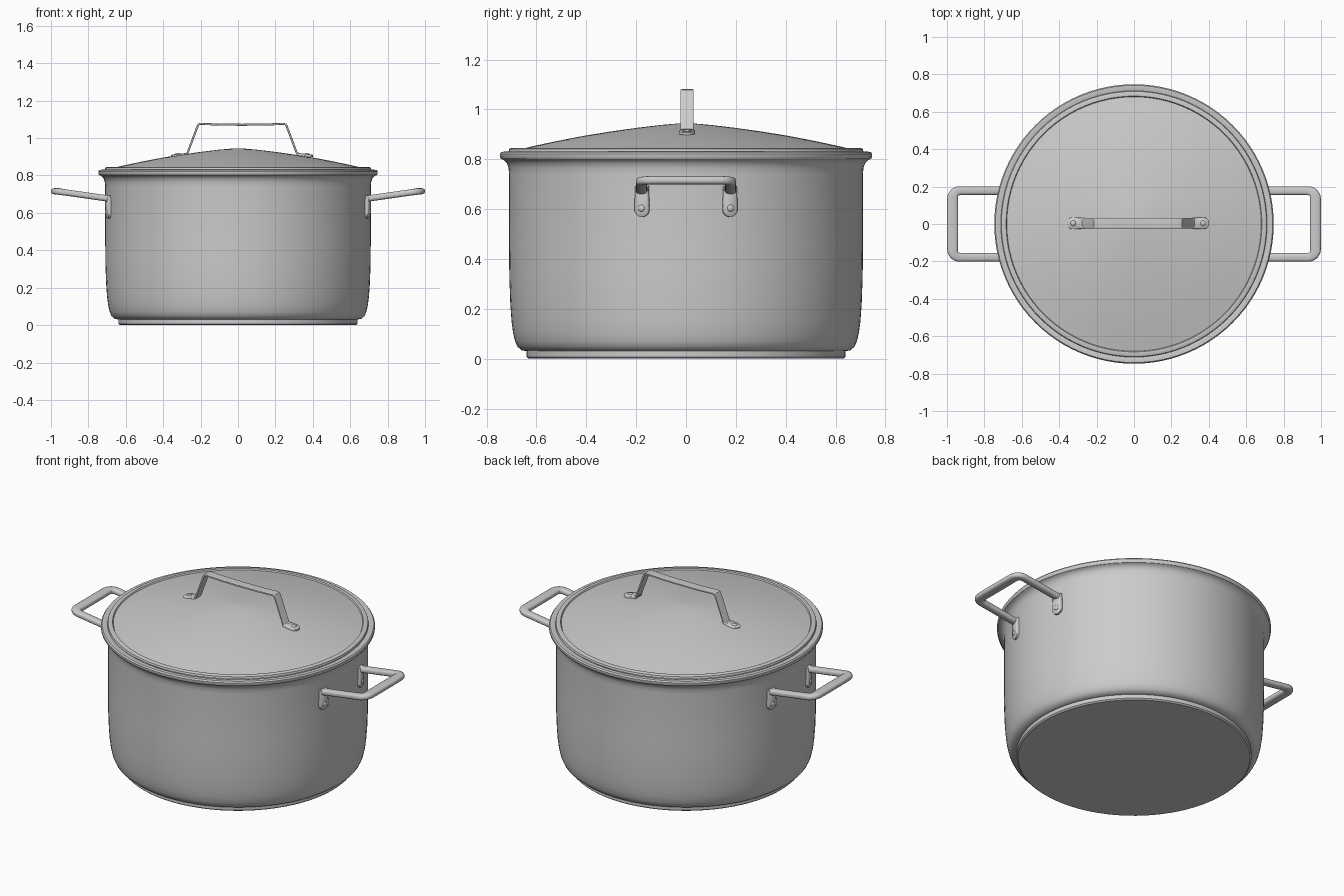
import bpy, bmesh, math
from mathutils import Vector, Matrix

cube = bpy.data.objects.get("Cube")
if cube:
    bpy.data.objects.remove(cube, do_unlink=True)

STEEL = (0.6, 0.6, 0.6, 1.0)
steel = bpy.data.materials.new("brushed steel grey")
steel.use_nodes = True
steel.diffuse_color = STEEL
steel.node_tree.nodes["Principled BSDF"].inputs["Base Color"].default_value = STEEL


def finish(name, bm, angle=35):
    """Turn a bmesh into a smooth-shaded steel object."""
    bmesh.ops.remove_doubles(bm, verts=bm.verts, dist=1e-5)
    bmesh.ops.recalc_face_normals(bm, faces=bm.faces)
    mesh = bpy.data.meshes.new(name)
    bm.to_mesh(mesh)
    bm.free()
    mesh.materials.append(steel)
    ob = bpy.data.objects.new(name, mesh)
    bpy.context.collection.objects.link(ob)
    bpy.ops.object.select_all(action='DESELECT')
    ob.select_set(True)
    bpy.context.view_layer.objects.active = ob
    bpy.ops.object.shade_smooth_by_angle(angle=math.radians(angle))
    return ob


def lathe(name, profile, steps=96):
    """Revolve (radius, height) points about z."""
    bm = bmesh.new()
    vs = [bm.verts.new((r, 0, z)) for r, z in profile]
    es = [bm.edges.new(pair) for pair in zip(vs, vs[1:])]
    bmesh.ops.spin(bm, geom=vs + es, cent=(0, 0, 0), axis=(0, 0, 1),
                   angle=math.tau, steps=steps, use_merge=True)
    return finish(name, bm)


def sweep(name, path, normal, sizes, power, sides):
    """Sweep a superellipse (across, along normal) down a path."""
    n = Vector(normal)
    pts = [Vector(p) for p in path]
    bm, rings = bmesh.new(), []
    for i, p in enumerate(pts):
        a = (p - pts[max(i - 1, 0)]).normalized()
        b = (pts[min(i + 1, len(pts) - 1)] - p).normalized()
        t = (a + b).normalized()
        cross = n.cross(t).normalized()
        miter = 1 / max(t.dot(b if b.length else a), 0.5)
        w, h = sizes[i]
        ring = []
        for k in range(sides):
            ang = math.tau * (k + 0.5) / sides
            c, s = math.cos(ang), math.sin(ang)
            u = math.copysign(abs(c) ** power, c) * w / 2 * miter
            v = math.copysign(abs(s) ** power, s) * h / 2
            ring.append(bm.verts.new(p + cross * u + n * v))
        rings.append(ring)
    for r0, r1 in zip(rings, rings[1:]):
        for k in range(sides):
            j = (k + 1) % sides
            bm.faces.new((r0[k], r0[j], r1[j], r1[k]))
    bm.faces.new(rings[0])
    bm.faces.new(rings[-1])
    return finish(name, bm)


def tab(name, origin, along, out, length, width, thick, rivet_at, rivet_r):
    """Plate with one rounded end, and a domed rivet on it."""
    x, z = Vector(along).normalized(), Vector(out).normalized()
    y = z.cross(x)
    m = Matrix((x, y, z)).transposed().to_4x4()
    m.translation = origin
    r = width / 2
    outline = [(0, -r * 0.9)]
    for k in range(17):
        a = math.pi * (k / 16 - 0.5)
        outline.append((length - r + r * math.cos(a), r * math.sin(a)))
    outline.append((0, r * 0.9))
    bm = bmesh.new()
    e = thick * 0.25
    loops = [[bm.verts.new((px * f + (1 - f) * length / 2, py * f, pz)) for px, py in outline]
             for f, pz in ((1, 0), (1, thick - e), (1 - e / r, thick))]
    for l0, l1 in zip(loops, loops[1:]):
        for k in range(len(outline)):
            j = (k + 1) % len(outline)
            bm.faces.new((l0[k], l0[j], l1[j], l1[k]))
    bm.faces.new(loops[0])
    bm.faces.new(loops[-1])
    bm.transform(m)
    finish(name, bm, 50)
    # Rivet head
    bm = bmesh.new()
    bmesh.ops.create_uvsphere(bm, u_segments=16, v_segments=8, radius=rivet_r)
    bm.transform(m @ Matrix.Translation((rivet_at, 0, thick)) @ Matrix.Diagonal((1, 1, 0.45, 1)))
    finish(name + "_rivet", bm)


# Pot body: outside wall, rolled rim, then the inside
lathe("pot_body", [
    (0, 0.03), (0.64, 0.03), (0.66, 0.034), (0.676, 0.048), (0.686, 0.07),
    (0.694, 0.105), (0.70, 0.15), (0.705, 0.22), (0.709, 0.33), (0.71, 0.45),
    (0.71, 0.74), (0.712, 0.765), (0.719, 0.785), (0.732, 0.798), (0.742, 0.802),
    (0.747, 0.81), (0.747, 0.822), (0.741, 0.83), (0.722, 0.831), (0.708, 0.826),
    (0.695, 0.80), (0.692, 0.74), (0.692, 0.45), (0.685, 0.2), (0.67, 0.09),
    (0.64, 0.055), (0, 0.05)])

# Base disc under the body
lathe("base_disc", [(0, 0), (0.632, 0), (0.64, 0.007), (0.64, 0.032), (0, 0.032)])

# Domed lid with a flat raised rim
lathe("lid", [
    (0, 0.945), (0.03, 0.944), (0.1, 0.938), (0.2, 0.926), (0.3, 0.912), (0.4, 0.896),
    (0.5, 0.877), (0.6, 0.856), (0.66, 0.842), (0.68, 0.838), (0.684, 0.845),
    (0.70, 0.846), (0.709, 0.842), (0.712, 0.83), (0.685, 0.826), (0.6, 0.842),
    (0.4, 0.882), (0.2, 0.912), (0, 0.93)])

# Side handles: tapered loop with rounded corners, on two riveted tabs each
ARM_Y, BAR_X, CORNER = 0.178, 0.97, 0.04
half = [(0.69, ARM_Y, 0.046), (0.78, ARM_Y, 0.045), (0.87, ARM_Y, 0.045)]
for k in range(7):
    a = math.pi / 2 * (1 - k / 6)
    half.append((BAR_X - CORNER + CORNER * math.cos(a),
                 ARM_Y - CORNER + CORNER * math.sin(a), 0.046 + 0.012 * k / 6))
half.append((BAR_X, 0.06, 0.06))
loop = half + [(x, -y, w) for x, y, w in reversed(half)]
for side, sx in (("left", 1), ("right", -1)):
    path = [(sx * x, y, 0.676 + 0.142 * (x - 0.69)) for x, y, w in loop]
    sizes = [(w, 0.034) for x, y, w in loop]
    sweep(side + "_handle", path, (0, 0, 1), sizes, 0.7, 16)
    for end, sy in (("back", 1), ("front", -1)):
        ang = math.atan2(sy * 0.175, sx * 0.687)
        out = Vector((math.cos(ang), math.sin(ang), 0))
        tab(f"{side}_handle_{end}_tab", out * 0.703 + Vector((0, 0, 0.692)),
            (0, 0, -1), out, 0.123, 0.06, 0.024, 0.088, 0.014)

# Lid handle: bent flat strap on two riveted tabs
CX, CY = 0.022, 0.004
strap = [(-0.31, 0.914), (-0.298, 0.916), (-0.29, 0.925), (-0.238, 1.064), (-0.232, 1.073),
         (-0.222, 1.076), (-0.12, 1.072), (0, 1.071)]
strap += [(-x, z) for x, z in reversed(strap[:-1])]
sweep("lid_handle", [(CX + x, CY, z) for x, z in strap], (0, 1, 0),
      [(0.011, 0.054)] * len(strap), 0.25, 12)
for side, sx in (("left", 1), ("right", -1)):
    tab(f"lid_handle_{side}_tab", (CX + sx * 0.29, CY, 0.909), (sx, 0, -0.12),
        (sx * 0.12, 0, 1), 0.09, 0.064, 0.012, 0.056, 0.014)
